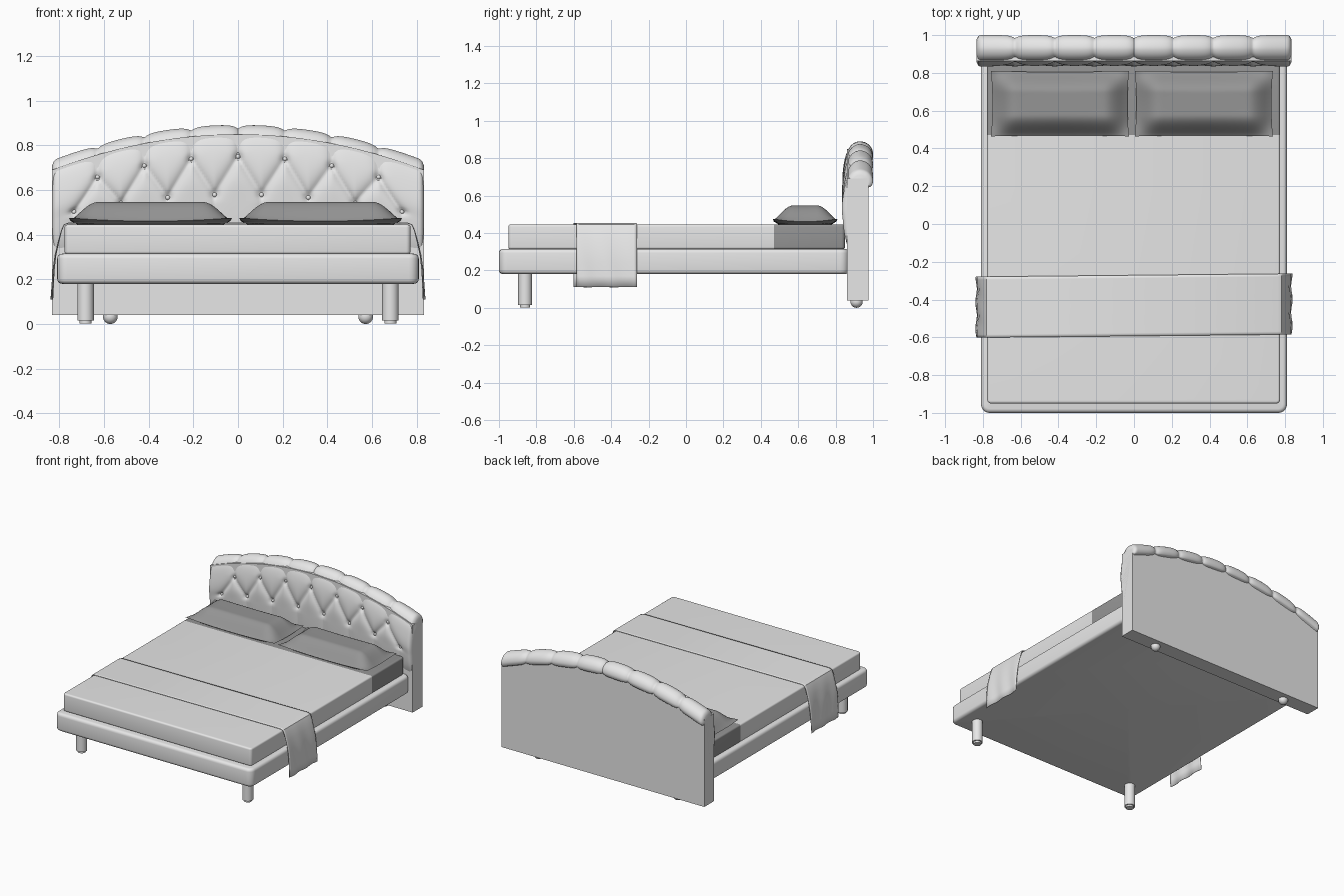
import bpy, bmesh, math
from mathutils import Vector, Matrix

if "Cube" in bpy.data.objects:
    bpy.data.objects.remove(bpy.data.objects["Cube"])


def material(name, value):
    m = bpy.data.materials.new(name)
    m.use_nodes = True
    col = (value, value, value, 1)
    m.diffuse_color = col
    m.node_tree.nodes["Principled BSDF"].inputs["Base Color"].default_value = col
    return m


LIGHT = material("light grey fabric", 0.8)
DARK = material("dark grey linen", 0.3)


def make(name, bm, *mats, angle=40):
    bmesh.ops.recalc_face_normals(bm, faces=bm.faces)
    me = bpy.data.meshes.new(name)
    bm.to_mesh(me)
    bm.free()
    ob = bpy.data.objects.new(name, me)
    bpy.context.scene.collection.objects.link(ob)
    for m in mats:
        me.materials.append(m)
    bpy.ops.object.select_all(action='DESELECT')
    ob.select_set(True)
    bpy.context.view_layer.objects.active = ob
    bpy.ops.object.shade_smooth_by_angle(angle=math.radians(angle))
    return ob


def rounded_box(lo, hi, corner, edge):
    """Box with rounded plan corners and softened horizontal edges."""
    bm = bmesh.new()
    lo, hi = Vector(lo), Vector(hi)
    bmesh.ops.create_cube(bm, size=1, matrix=Matrix.Translation((lo + hi) / 2)
                          @ Matrix.Diagonal((*(hi - lo), 1)))
    upright = [e for e in bm.edges if abs(e.verts[0].co.z - e.verts[1].co.z) > 0.01]
    bmesh.ops.bevel(bm, geom=upright, offset=corner, segments=5, profile=0.5, affect='EDGES')
    rim = [e for e in bm.edges if abs(e.verts[0].co.z - e.verts[1].co.z) < 0.001]
    bmesh.ops.bevel(bm, geom=rim, offset=edge, segments=4, profile=0.5, affect='EDGES')
    return bm


def seam(bm, co, no):
    cut = bmesh.ops.bisect_plane(bm, geom=bm.verts[:] + bm.edges[:] + bm.faces[:],
                                 plane_co=co, plane_no=no)
    edges = [g for g in cut["geom_cut"] if isinstance(g, bmesh.types.BMEdge)]
    bmesh.ops.split_edges(bm, edges=edges)


def skin(bm, rows, closed=False):
    """Quads between rows of points; returns the vertex rows."""
    vs = [[bm.verts.new(p) for p in r] for r in rows]
    for a, b in zip(vs, vs[1:]):
        for j in range(len(a) - 1):
            bm.faces.new((a[j], b[j], b[j + 1], a[j + 1]))
    return vs


# Bed frame, seamed along and across the middle
bm = rounded_box((-0.81, -1, 0.18), (0.81, 0.87, 0.315), 0.045, 0.022)
seam(bm, (0, 0, 0), (1, 0, 0))
seam(bm, (0, -0.07, 0), (0, 1, 0))
make("bed_frame", bm, LIGHT)

# Mattress: light cover up to the pillows, bare linen at the head
COVER_END = 0.47
bm = rounded_box((-0.777, -0.95, 0.313), (0.773, 0.85, 0.445), 0.02, 0.012)
seam(bm, (0, 0.2, 0), (0, 1, 0))
seam(bm, (0, COVER_END, 0), (0, 1, 0))
for f in bm.faces:
    f.material_index = int(f.calc_center_median().y > COVER_END)
make("mattress", bm, LIGHT, DARK)

# Runner draped over both sides, a little wavy where it hangs
drape = [(0.76, 0.452), (0.779, 0.445), (0.79, 0.42), (0.803, 0.37), (0.816, 0.31),
         (0.824, 0.24), (0.827, 0.17), (0.83, 0.11)]
path = [(-x, z) for x, z in reversed(drape)] + drape
bm = bmesh.new()
rows = []
for i in range(21):
    y = -0.593 + 0.322 * i / 20
    row = []
    for x, z in path:
        hang = max(0, 0.45 - z)
        wave = 0.012 * hang * (1 + math.sin(y * 45 + z * 9))
        row.append((x + math.copysign(wave, x), y + 0.01 * x, z))
    rows.append(row)
skin(bm, rows)
runner = make("runner", bm, LIGHT)
mod = runner.modifiers.new("thickness", 'SOLIDIFY')
mod.thickness = 0.004
mod.offset = 0


# Pillows: plump middle with a thin flange all round
def pillow(name, cx, cy=0.637, hx=0.365, hy=0.173, n=40):
    bm = bmesh.new()

    def plump(t, rim):
        s = min(1, max(0, (1 - abs(t)) / rim))
        return math.sin(s * math.pi / 2) ** 1.2

    for side in (1, -1):
        rows = []
        for i in range(n + 1):
            u = 2 * i / n - 1
            row = []
            for j in range(n + 1):
                v = 2 * j / n - 1
                p = plump(u, 0.36) * plump(v, 0.65)
                tip = 0.014 * (u * v) ** 2
                z = 0.461 + tip + (0.086 * p if side > 0 else -0.018 * min(1, 3 * p))
                pinch = 1 - 0.02 * (1 - v * v)
                row.append((cx + hx * u * pinch, cy + hy * v * (1 - 0.03 * (1 - u * u)), z))
            rows.append(row)
        skin(bm, rows)
    bmesh.ops.remove_doubles(bm, verts=bm.verts, dist=0.0001)
    make(name, bm, DARK)


pillow("right_pillow", -0.392)
pillow("left_pillow", 0.37)

# Headboard slab with an arched top
HALF = 0.833


def drop(x):
    return 0.16 * (x / HALF) ** 2


bm = bmesh.new()
xs = [HALF * (i / 24 - 1) for i in range(49)]
outline = [(-HALF, 0.04)] + [(x, 0.85 - drop(x)) for x in xs] + [(HALF, 0.04)]
face = bm.faces.new([bm.verts.new((x, 0.862, z)) for x, z in outline])
ext = bmesh.ops.extrude_face_region(bm, geom=[face])
bmesh.ops.translate(bm, vec=(0, 0.113, 0),
                    verts=[g for g in ext["geom"] if isinstance(g, bmesh.types.BMVert)])
make("headboard_slab", bm, LIGHT)

# Padding section: y, z, share of the arch it follows
section = [(0.875, 0.30, 0), (0.855, 0.36, 0), (0.845, 0.45, 0.3), (0.838, 0.55, 0.55),
           (0.833, 0.65, 0.8), (0.84, 0.75, 1), (0.857, 0.825, 1), (0.885, 0.873, 1),
           (0.925, 0.892, 1), (0.965, 0.883, 1), (0.99, 0.86, 1), (1.0, 0.83, 1),
           (0.993, 0.805, 1), (0.975, 0.795, 1)]


def smooth_path(pts, n):
    pts = [Vector(p) for p in pts]
    pts = [2 * pts[0] - pts[1]] + pts + [2 * pts[-1] - pts[-2]]
    out = []
    for a, b, c, d in zip(pts, pts[1:], pts[2:], pts[3:]):
        for k in range(n):
            t = k / n
            out.append(0.5 * (2 * b + (c - a) * t + (2 * a - 5 * b + 4 * c - d) * t * t
                              + (3 * b - a - 3 * c + d) * t ** 3))
    return out + [pts[-2]]


STEP, UPPER, LOWER = 0.21, 0.75, 0.58
top_x = [STEP * i for i in range(-3, 4)]
low_x = [STEP * (i + 0.5) for i in range(-4, 4)]
buttons = [(x, UPPER) for x in top_x] + [(x, LOWER) for x in low_x]
creases = [(Vector((x, UPPER)), Vector((x + s * STEP / 2, LOWER))) for x in top_x for s in (-1, 1)]


def seg_dist(p, a, b):
    t = max(0, min(1, (p - a).dot(b - a) / (b - a).length_squared))
    return (p - a - (b - a) * t).length


def tuft(x, z, over):
    """Depth pulled in by creases, channels and buttons."""
    p = Vector((x, z))
    if over:
        return 0.017 * math.exp(-min(abs(x - c) for c in top_x) / 0.022)
    depth = 0.02 * math.exp(-min(seg_dist(p, a, b) for a, b in creases) / 0.022)
    if z > UPPER:
        depth = max(depth, 0.017 * math.exp(-min(abs(x - c) for c in top_x) / 0.022))
    if z < LOWER:
        depth = max(depth, 0.012 * math.exp(-min(abs(x - c) for c in low_x) / 0.022))
    near = min((p - Vector(b)).length for b in buttons)
    return depth + 0.014 * math.exp(-(near / 0.018) ** 2)


prof = smooth_path(section, 7)
COLS = 200
rows = []
for i in range(COLS + 1):
    x = HALF * math.sin(math.pi / 2 * (2 * i / COLS - 1)) if i in (0, COLS) else HALF * (2 * i / COLS - 1)
    inset = max(0, abs(x) - HALF + 0.025) / 0.025
    rim = 0.022 * (1 - math.sqrt(max(0, 1 - inset * inset)))
    row = []
    for k, (y, z, w) in enumerate(prof):
        tan = prof[min(k + 1, len(prof) - 1)] - prof[max(k - 1, 0)]
        nrm = Vector((-tan.y, tan.x)).normalized()
        d = tuft(x, z, y > 0.88 and z > 0.5) + rim
        row.append((x, y - nrm.x * d, z - w * drop(x) - nrm.y * d))
    rows.append(row)
bm = bmesh.new()
vs = skin(bm, rows)
bm.faces.new(vs[0])
bm.faces.new(vs[-1])
make("headboard_padding", bm, LIGHT, angle=60)

# Buttons sunk in the tufts
bm = bmesh.new()
for x, z in buttons:
    y, zb, w = min(prof[:len(prof) // 2], key=lambda q: abs(q.y - z))
    bmesh.ops.create_uvsphere(bm, u_segments=12, v_segments=8, radius=0.011,
                              matrix=Matrix.Translation((x, y + 0.027, z - w * drop(x))))
make("headboard_buttons", bm, LIGHT)

# Front legs with small glides, and ball feet under the headboard
for side, sx in (("left", 1), ("right", -1)):
    bm = bmesh.new()
    for r, z0, z1 in ((0.037, 0.015, 0.19), (0.027, 0.002, 0.02)):
        bmesh.ops.create_cone(bm, cap_ends=True, segments=28, radius1=r, radius2=r, depth=z1 - z0,
                              matrix=Matrix.Translation((sx * 0.683, -0.86, (z0 + z1) / 2)))
    make(side + "_front_leg", bm, LIGHT)
    bm = bmesh.new()
    bmesh.ops.create_uvsphere(bm, u_segments=24, v_segments=14, radius=0.033,
                              matrix=Matrix.Translation((sx * 0.572, 0.912, 0.033)))
    make(side + "_rear_foot", bm, LIGHT)
